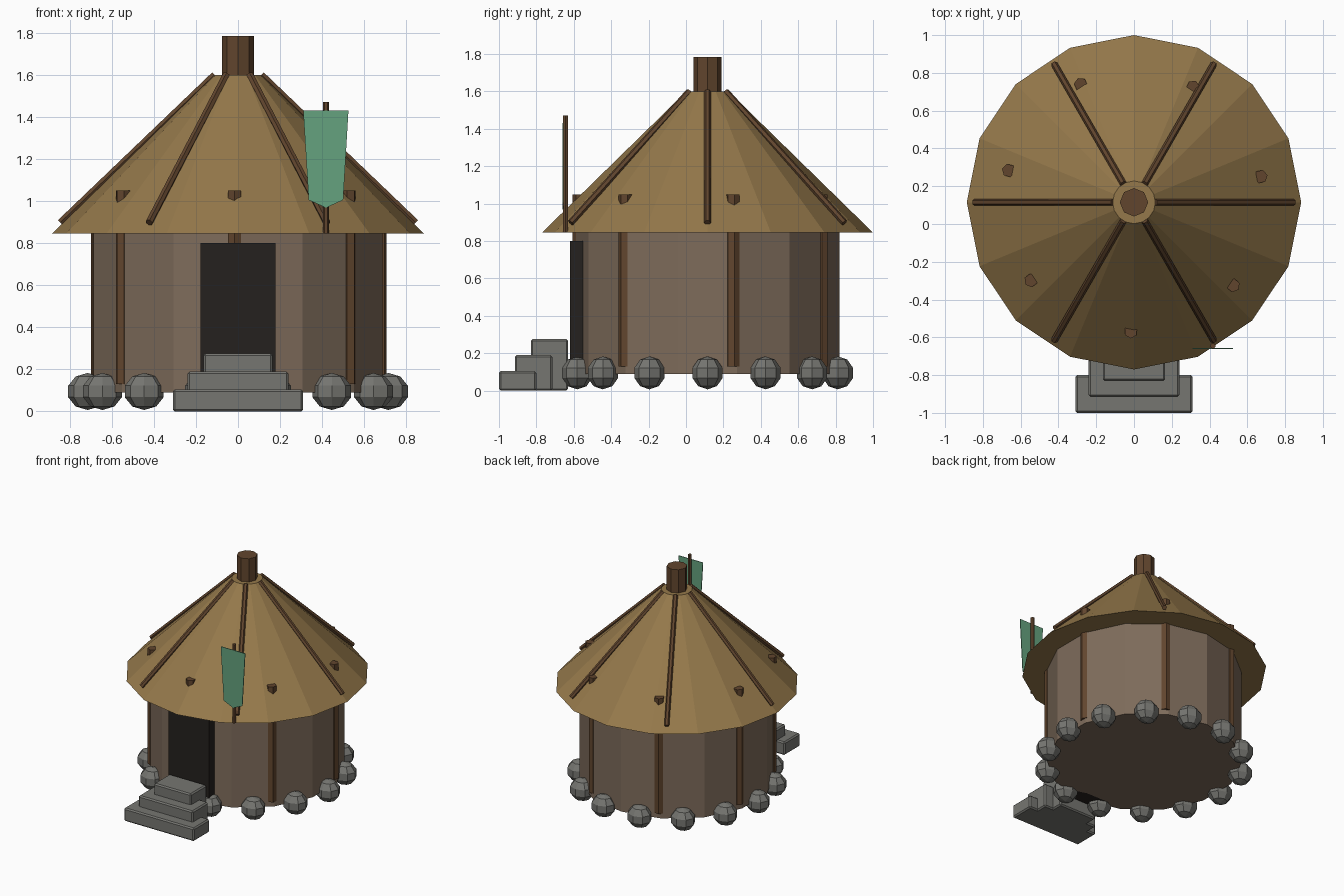
import bpy, bmesh
from math import pi, sin, cos
from mathutils import Vector, Matrix

if "Cube" in bpy.data.objects:
    bpy.data.objects.remove(bpy.data.objects["Cube"])

CY = 0.115  # hut axis sits slightly behind the origin


def material(name, rgb):
    m = bpy.data.materials.new(name)
    m.diffuse_color = (*rgb, 1)
    m.use_nodes = True
    m.node_tree.nodes["Principled BSDF"].inputs["Base Color"].default_value = m.diffuse_color
    return m


MUD = material("mud", (0.21, 0.15, 0.105))
THATCH = material("thatch", (0.30, 0.19, 0.07))
WOOD = material("wood", (0.12, 0.06, 0.027))
STONE = material("stone", (0.18, 0.18, 0.165))
DARK = material("dark", (0.018, 0.015, 0.013))
CLOTH = material("cloth", (0.13, 0.36, 0.21))


def finish(name, bm, mat):
    bmesh.ops.recalc_face_normals(bm, faces=bm.faces)
    me = bpy.data.meshes.new(name)
    bm.to_mesh(me)
    bm.free()
    me.materials.append(mat)
    ob = bpy.data.objects.new(name, me)
    bpy.context.collection.objects.link(ob)
    return ob


def rod(name, a, b, r1, r2, sides, mat, turn=0.0):
    """Capped cone or cylinder from a to b; first corner points to +x when upright."""
    a, b = Vector(a), Vector(b)
    d = b - a
    rot = d.to_track_quat('Z', 'Y').to_matrix().to_4x4() if abs(d.x) + abs(d.y) > 1e-6 else Matrix()
    place = Matrix.Translation(a) @ rot
    bm = bmesh.new()
    rings = []
    for r, z in ((r1, 0), (r2, d.length)):
        rings.append([bm.verts.new(place @ Vector((r * cos(turn + 2 * pi * i / sides),
                                                   r * sin(turn + 2 * pi * i / sides), z)))
                      for i in range(sides)])
    lo, hi = rings
    bm.faces.new(lo)
    bm.faces.new(hi)
    for i in range(sides):
        j = (i + 1) % sides
        bm.faces.new((lo[i], lo[j], hi[j], hi[i]))
    return finish(name, bm, mat)


def box(name, lo, hi, mat, bevel=0.0):
    lo, hi = Vector(lo), Vector(hi)
    bm = bmesh.new()
    bmesh.ops.create_cube(bm, size=1, matrix=Matrix.Translation((lo + hi) / 2)
                          @ Matrix.Diagonal((*(hi - lo), 1)))
    if bevel:
        bmesh.ops.bevel(bm, geom=bm.edges[:], offset=bevel, segments=1, affect='EDGES')
    return finish(name, bm, mat)


def polar(r, ang, z):
    return (r * cos(ang), CY + r * sin(ang), z)


# Round wall, conical roof and chimney
rod("wall", (0, CY, 0.09), (0, CY, 0.85), 0.705, 0.705, 14, MUD, pi / 2)
rod("roof", (0, CY, 0.845), (0, CY, 1.6), 0.885, 0.113, 16, THATCH)
rod("chimney", (0, CY, 1.55), (0, CY, 1.785), 0.075, 0.075, 8, WOOD, pi / 2)

# Wall posts whose tops poke through the roof
for i in range(7):
    a = 0.2 + i * 2 * pi / 7
    rod("wall_post", polar(0.685, a, 0.13), polar(0.685, a, 1.05), 0.036, 0.036, 6, WOOD, a)

# Roof battens
for i in range(6):
    a = i * pi / 3
    rod("roof_batten", polar(0.845, a, 0.898), polar(0.112, a, 1.6), 0.018, 0.018, 6, WOOD)

# Foundation stones
for i in range(14):
    bm = bmesh.new()
    bmesh.ops.create_uvsphere(bm, u_segments=8, v_segments=5, radius=1,
                              matrix=Matrix.Translation(polar(0.715, i * 2 * pi / 14, 0.095))
                              @ Matrix.Diagonal((0.097, 0.085, 0.088, 1)))
    finish("foundation_stone", bm, STONE)

# Doorway and steps
box("door", (-0.178, -0.62, 0.09), (0.178, -0.5, 0.8), DARK)
for w, y, z in ((0.31, -1.0, 0.105), (0.24, -0.915, 0.19), (0.165, -0.83, 0.275)):
    box("step", (-w, y, 0), (w, y + 0.2, z), STONE, 0.01)

# Banner on its pole
rod("banner_pole", (0.418, -0.645, 0.845), (0.418, -0.645, 1.472), 0.015, 0.015, 6, WOOD)
bm = bmesh.new()
outline = [(0.31, 1.43), (0.418, 1.43), (0.525, 1.43), (0.5, 1.005), (0.418, 0.968), (0.336, 1.005)]
v = [bm.verts.new((x, -0.658, z)) for x, z in outline]
bm.faces.new((v[0], v[1], v[4], v[5]))
bm.faces.new((v[1], v[2], v[3], v[4]))
banner = finish("banner", bm, CLOTH)
thick = banner.modifiers.new("thickness", 'SOLIDIFY')
thick.thickness = 0.005
thick.offset = 0
